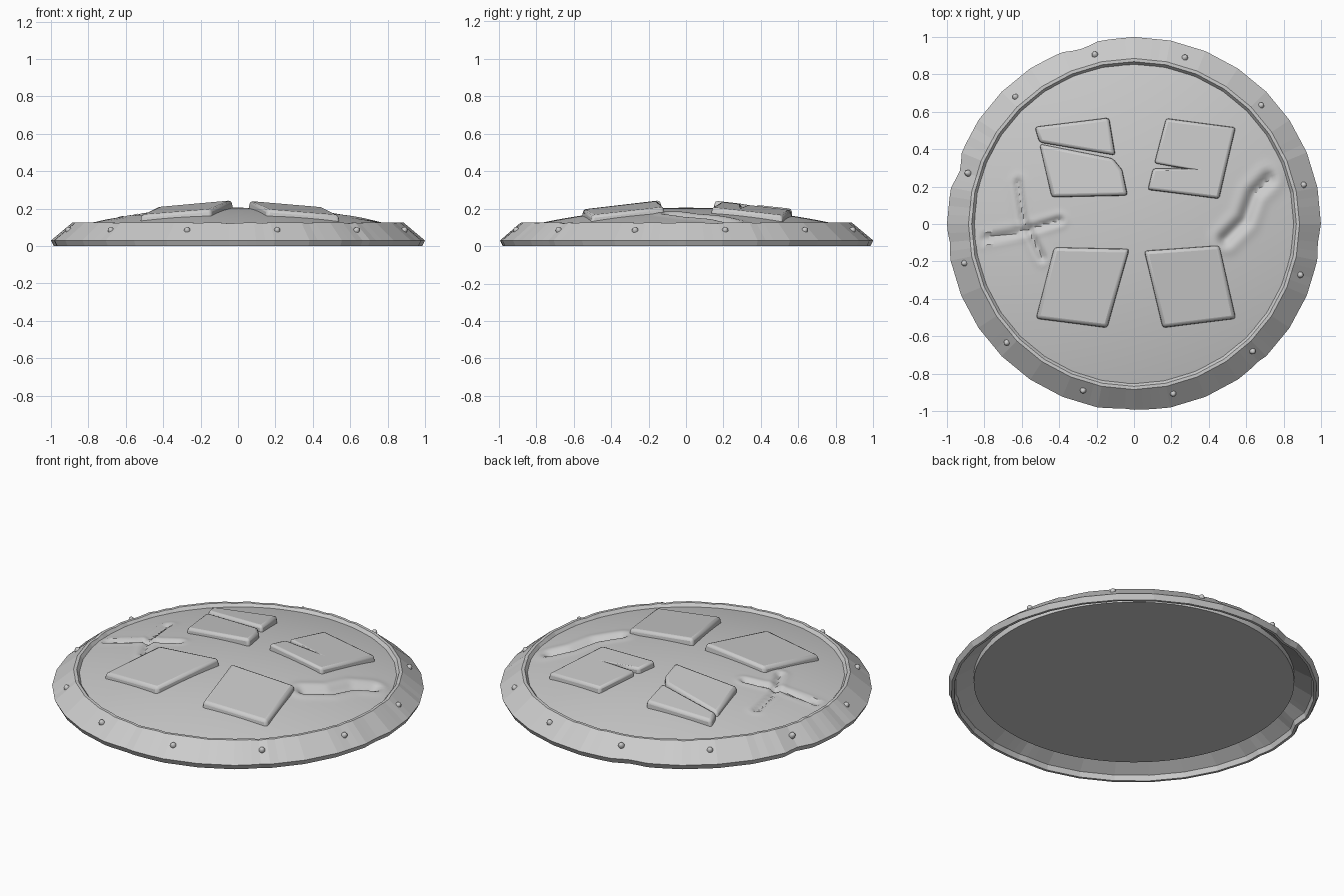
import bpy, bmesh, math, random
from mathutils import Vector

if "Cube" in bpy.data.objects:
    bpy.data.objects.remove(bpy.data.objects["Cube"])

random.seed(4)


def make_object(name, verts, faces):
    mesh = bpy.data.meshes.new(name)
    bm = bmesh.new()
    vs = [bm.verts.new(v) for v in verts]
    for f in faces:
        bm.faces.new([vs[i] for i in f])
    bmesh.ops.recalc_face_normals(bm, faces=bm.faces)
    bm.to_mesh(mesh)
    bm.free()
    ob = bpy.data.objects.new(name, mesh)
    bpy.context.collection.objects.link(ob)
    return ob


def smooth(ob, angle):
    bpy.ops.object.select_all(action='DESELECT')
    ob.select_set(True)
    bpy.context.view_layer.objects.active = ob
    bpy.ops.object.shade_smooth_by_angle(angle=math.radians(angle))


# Domed board, with battle gouges pressed into its surface
GOUGES = [  # path, width, depth
    ([(-.62, .22), (-.59, .02), (-.49, -.18)], .018, .016),
    ([(-.80, -.08), (-.60, -.04), (-.40, .02)], .018, .016),
    ([(.72, .24), (.64, .16), (.59, .02), (.49, -.08)], .03, .026),
]
R = .862


def path_distance(p, path):
    best = 9
    for a, b in zip(path, path[1:]):
        a, b = Vector(a), Vector(b)
        ab = b - a
        t = max(0, min(1, (p - a).dot(ab) / ab.length_squared))
        best = min(best, (p - a - ab * t).length)
    return best


def dome_z(x, y):
    p = Vector((x, y))
    z = .205 - .10 * p.length_squared / R ** 2
    for path, width, depth in GOUGES:
        d = path_distance(p, path)
        z -= depth * math.exp(-(d / width) ** 2)
        z += depth * .25 * math.exp(-((d - 2 * width) / width) ** 2)
    return z


SEG, RINGS = 224, 64
verts, faces = [(0, 0, dome_z(0, 0))], []
for i in range(1, RINGS + 1):
    for j in range(SEG):
        a, r = math.tau * j / SEG, R * i / RINGS
        x, y = r * math.cos(a), r * math.sin(a)
        verts.append((x, y, dome_z(x, y)))
verts += [(v[0], v[1], .055) for v in verts[-SEG:]]
for j in range(SEG):
    k = (j + 1) % SEG
    faces.append((0, 1 + j, 1 + k))
    for i in range(RINGS):
        o = 1 + i * SEG
        faces.append((o + j, o + SEG + j, o + SEG + k, o + k))
faces.append(range(1 + RINGS * SEG, 1 + RINGS * SEG + SEG))
smooth(make_object("shield_board", verts, faces), 35)

# Faceted 32-sided rim: thin sloping shell with chips along the edges
PROFILE = [(.985, 0), (1, .03), (.885, .126), (.868, .126), (.848, .10),
           (.86, .092), (.962, .03), (.97, 0)]
NOTCHES = [(163, 4, .022), (107, 5, .018), (186, 2, .006), (268, 5, .008),
           (312, 2, .005), (354, 4, .007)]
SIDES, SUB = 32, 4
N, P = SIDES * SUB, len(PROFILE)
step = math.tau / SIDES
verts, faces = [], []
for j in range(N):
    a = j * step / SUB
    flat = math.cos(step / 2) / math.cos(a % step - step / 2)
    chip = 0
    for centre, width, depth in NOTCHES:
        d = (math.degrees(a) - centre + 180) % 360 - 180
        chip += depth * math.exp(-(d / width) ** 2)
    wear = random.choice([0, 0, 0, .004])
    for i, (r, z) in enumerate(PROFILE):
        if i in (0, 1, 6, 7):
            r -= chip
        if i in (2, 3):
            z -= wear + chip * .3
        verts.append((r * flat * math.cos(a), r * flat * math.sin(a), z))
    for i in range(P):
        k, m = (i + 1) % P, (j + 1) % N
        faces.append((j * P + i, j * P + k, m * P + k, m * P + i))
make_object("rim", verts, faces)

# Twelve rivets driven through the rim
for n in range(12):
    a = math.radians(13 + 30 * n)
    bm = bmesh.new()
    bmesh.ops.create_icosphere(bm, subdivisions=2, radius=.018)
    mesh = bpy.data.meshes.new("rivet")
    bm.to_mesh(mesh)
    bm.free()
    ob = bpy.data.objects.new(f"rivet_{n + 1}", mesh)
    bpy.context.collection.objects.link(ob)
    ob.location = (.926 * math.cos(a), .926 * math.sin(a), .08)
    ob.rotation_euler = (0, math.radians(38), a)
    ob.scale.z = 1.4
    smooth(ob, 60)


# Four tilted plates; the rear left one is split, the rear right one notched
def plate(name, outline, sx, sy, lift=0):
    n = len(outline)

    def top(x, y):
        return .203 + lift - .13 * ((x * sx + y * sy) / math.sqrt(2) - .45)

    verts = [(x, y, top(x, y) - .07) for x, y in outline]
    cx = sum(p[0] for p in outline) / n
    cy = sum(p[1] for p in outline) / n
    for x, y in outline:
        x, y = cx + (x - cx) * .96, cy + (y - cy) * .96
        verts.append((x, y, top(x, y)))
    faces = [range(n), range(n, 2 * n)]
    faces += [(i, (i + 1) % n, n + (i + 1) % n, n + i) for i in range(n)]
    ob = make_object(name, verts, faces)
    mod = ob.modifiers.new("soft_edges", 'BEVEL')
    mod.width, mod.segments = .016, 2
    smooth(ob, 30)


plate("plate_front_left", [(-.43, -.12), (-.02, -.13), (-.14, -.56), (-.53, -.51)], -1, -1)
plate("plate_front_right", [(.05, -.14), (.46, -.11), (.55, -.51), (.15, -.56)], 1, -1)
plate("plate_rear_right", [(.17, .57), (.55, .52), (.46, .13), (.07, .18),
                           (.098, .295), (.25, .298), (.106, .325)], 1, 1)
plate("plate_rear_left_upper", [(-.535, .52), (-.13, .57), (-.095, .365), (-.51, .435)],
      -1, 1, .004)
plate("plate_rear_left_lower", [(-.512, .432), (-.11, .352), (-.06, .29), (-.03, .15),
                                (-.445, .14)], -1, 1)
